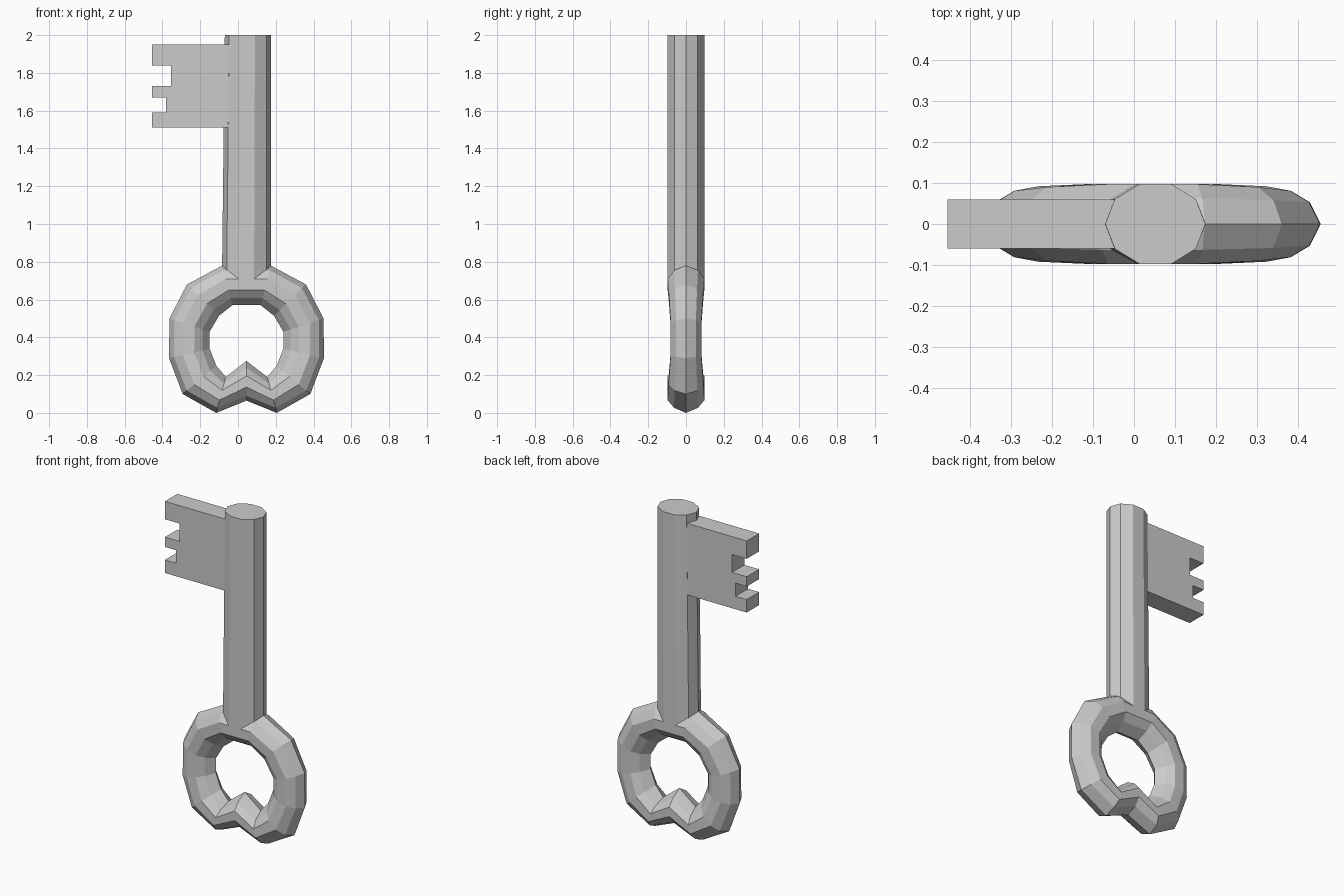
import bpy, bmesh, math

if "Cube" in bpy.data.objects:
    bpy.data.objects.remove(bpy.data.objects["Cube"])

CX = 0.045  # centre line of shaft and bow


def finish(name, bm):
    bmesh.ops.recalc_face_normals(bm, faces=bm.faces)
    me = bpy.data.meshes.new(name)
    bm.to_mesh(me)
    bm.free()
    ob = bpy.data.objects.new(name, me)
    bpy.context.collection.objects.link(ob)
    return ob


def bridge(bm, a, b):
    n = len(a)
    for i in range(n):
        j = (i + 1) % n
        bm.faces.new((a[i], a[j], b[j], b[i]))


# Shaft: slightly tapered ten-sided rod
bm = bmesh.new()
loops = []
for z, cx, rx, ry in ((0.70, CX, 0.13, 0.102), (2.0, 0.052, 0.122, 0.103)):
    loops.append([bm.verts.new((cx + rx * math.cos(math.tau * i / 10),
                                ry * math.sin(math.tau * i / 10), z)) for i in range(10)])
bridge(bm, *loops)
for l in loops:
    bm.faces.new(l)
finish("shaft", bm)

# Bow: heart-like ring; each station is outer dx, z, inner dx, z, half depth
half = [(0.160, 0.005, 0.110, 0.19, 0.098),
        (0.338, 0.10, 0.160, 0.25, 0.092),
        (0.410, 0.29, 0.195, 0.34, 0.081),
        (0.408, 0.50, 0.195, 0.43, 0.081),
        (0.315, 0.68, 0.145, 0.515, 0.090),
        (0.128, 0.78, 0.075, 0.57, 0.097)]
stations = [(0, 0.065, 0, 0.275, 0.098)] + half
stations += [(-a, b, -c, d, e) for a, b, c, d, e in reversed(half)]
section = [(0, 0), (0.12, 0.65), (0.34, 1), (0.62, 1), (0.82, 0.65),
           (1, 0), (0.82, -0.65), (0.62, -1), (0.34, -1), (0.12, -0.65)]
bm = bmesh.new()
rings = [[bm.verts.new((CX + ox + (ix - ox) * t, depth * s, oz + (iz - oz) * t))
          for t, s in section] for ox, oz, ix, iz, depth in stations]
for i in range(len(rings)):
    bridge(bm, rings[i - 1], rings[i])
for v in bm.verts:  # rest on the ground
    v.co.z = max(0, v.co.z - 0.005 * (v.co.z < 0.006))
finish("bow", bm)

# Bit: flat plate with two notches in its edge
profile = [(0.0, 1.51), (-0.455, 1.51), (-0.455, 1.59), (-0.38, 1.59),
           (-0.38, 1.67), (-0.455, 1.67), (-0.455, 1.73), (-0.355, 1.73),
           (-0.355, 1.84), (-0.455, 1.84), (-0.455, 1.95), (0.0, 1.95)]
bm = bmesh.new()
sides = [[bm.verts.new((x, y, z)) for x, z in profile] for y in (-0.06, 0.06)]
bridge(bm, *sides)
for s in sides:
    bm.faces.new(s)
finish("bit", bm)
